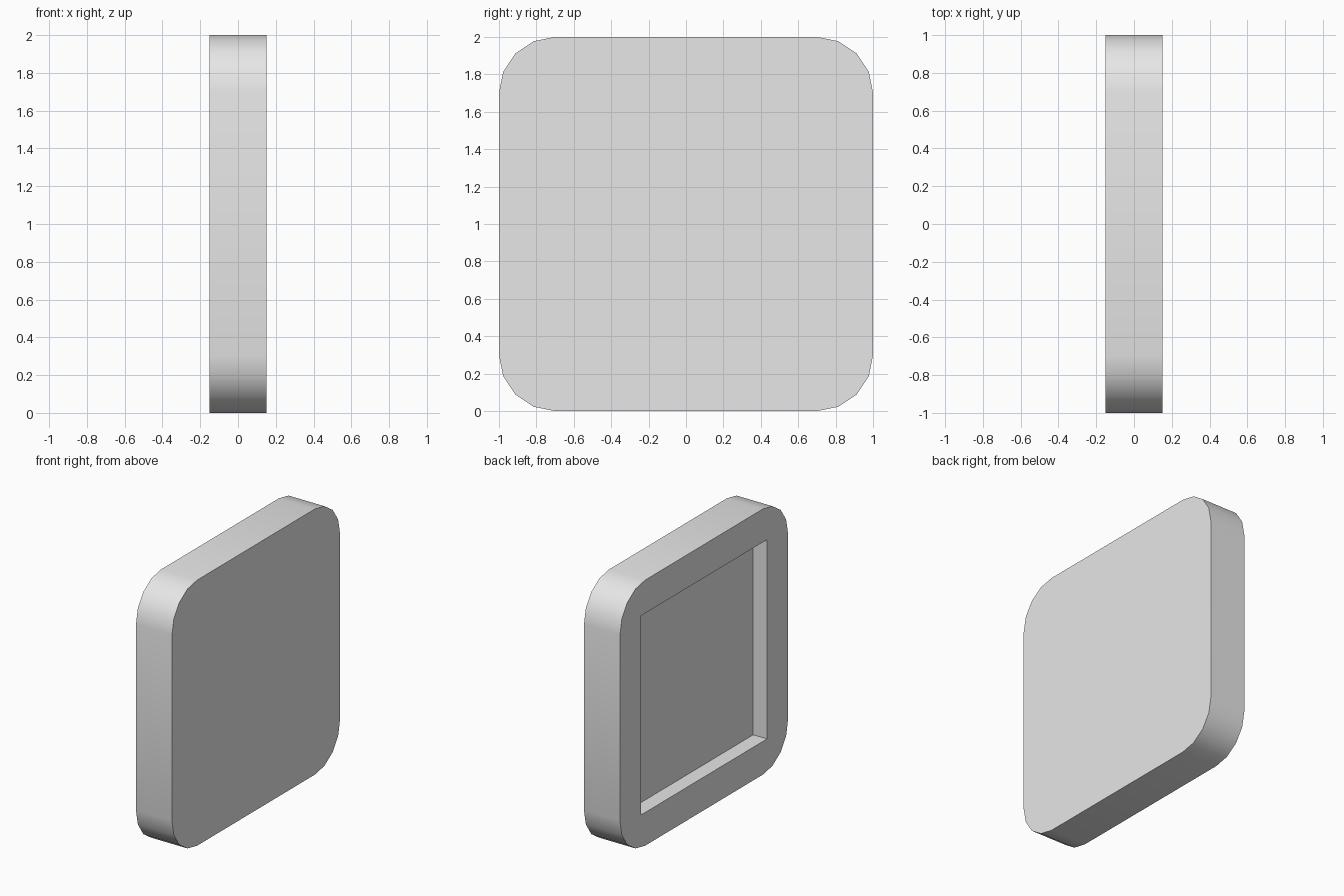
import bpy
import bmesh
from mathutils import Matrix

# Remove the default cube
default = bpy.data.objects.get("Cube")
if default:
    bpy.data.objects.remove(default, do_unlink=True)

SIZE, THICK, RADIUS = 2.0, 0.3, 0.3
RECESS_SIZE, RECESS_DEPTH = 1.5, 0.115

# One plain grey material
grey = bpy.data.materials.new("light_grey")
grey.use_nodes = True
colour = (0.8, 0.8, 0.8, 1.0)
grey.diffuse_color = colour
grey.node_tree.nodes["Principled BSDF"].inputs["Base Color"].default_value = colour


def make_box(name, centre, size, corner_radius=0.0):
    """Box whose four edges along x can be rounded."""
    bm = bmesh.new()
    bmesh.ops.create_cube(bm, size=1, matrix=Matrix.LocRotScale(centre, None, size))
    if corner_radius:
        edges = [e for e in bm.edges
                 if abs(e.verts[0].co.x - e.verts[1].co.x) > size[0] / 2]
        bmesh.ops.bevel(bm, geom=edges, offset=corner_radius, segments=4,
                        profile=0.5, affect='EDGES')
    mesh = bpy.data.meshes.new(name)
    bm.to_mesh(mesh)
    bm.free()
    mesh.materials.append(grey)
    obj = bpy.data.objects.new(name, mesh)
    bpy.context.collection.objects.link(obj)
    return obj


# Rounded square slab standing on its edge
panel = make_box("rounded_panel", (0, 0, SIZE / 2), (THICK, SIZE, SIZE), RADIUS)

# Square recess cut into the -x face
cutter = make_box("recess_cutter", (-THICK / 2, 0, SIZE / 2),
                  (RECESS_DEPTH * 2, RECESS_SIZE, RECESS_SIZE))
cutter.hide_render = True
cut = panel.modifiers.new("recess", 'BOOLEAN')
cut.operation = 'DIFFERENCE'
cut.solver = 'EXACT'
cut.object = cutter

bpy.ops.object.select_all(action='DESELECT')
panel.select_set(True)
bpy.context.view_layer.objects.active = panel
bpy.ops.object.modifier_apply(modifier=cut.name)
bpy.data.objects.remove(cutter, do_unlink=True)

# Smooth rim, sharp face borders and recess edges
bpy.ops.object.shade_smooth_by_angle(angle=0.6)
